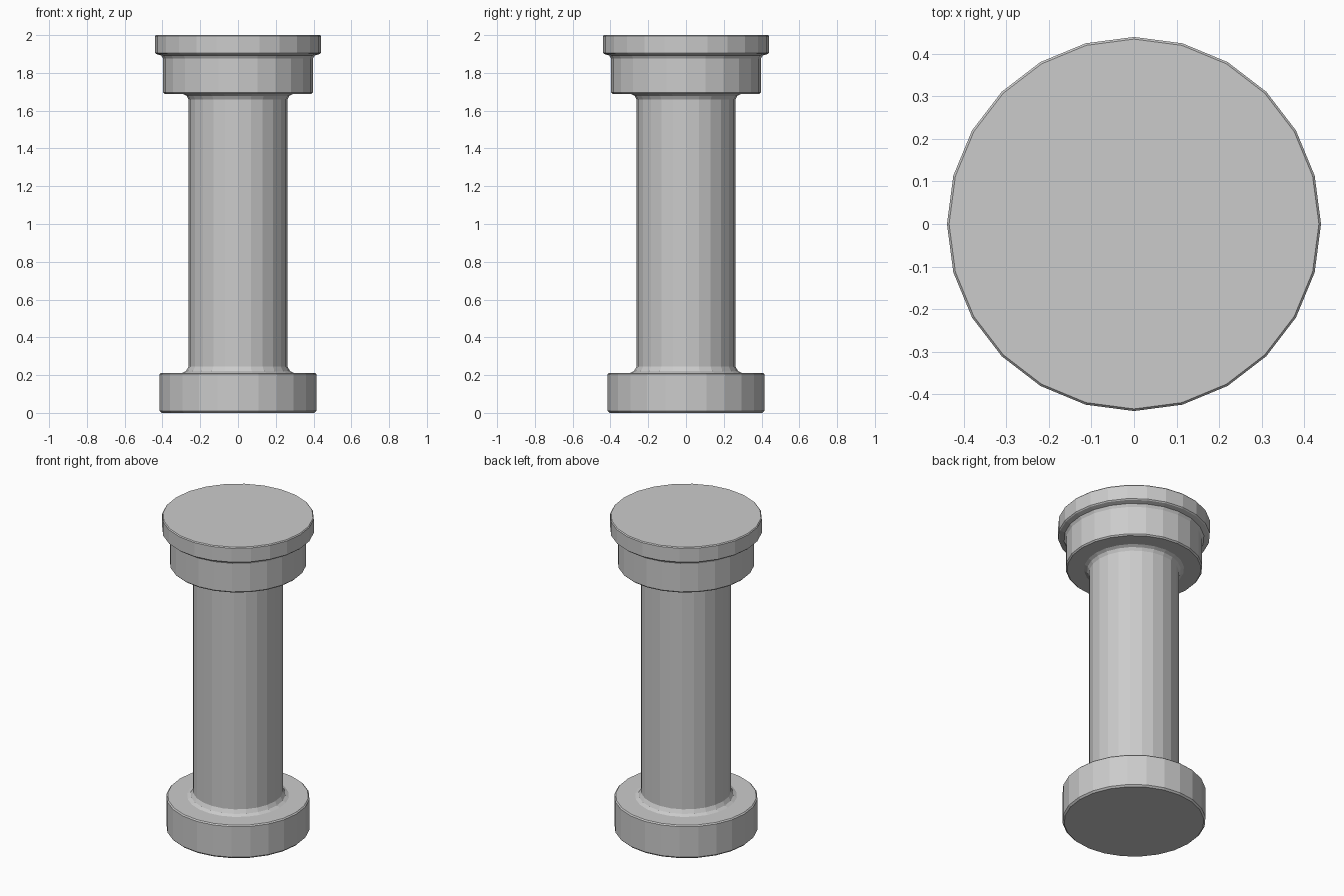
import bpy
import bmesh
from math import cos, sin, tau

SIDES = 24

cube = bpy.data.objects.get("Cube")
if cube:
    bpy.data.objects.remove(cube, do_unlink=True)

stone = bpy.data.materials.new("grey stone")
stone.use_nodes = True
GREY = (0.6, 0.6, 0.6, 1)
stone.diffuse_color = GREY
stone.node_tree.nodes["Principled BSDF"].inputs["Base Color"].default_value = GREY


def lathe(name, profile):
    """Turn a (radius, height) profile, listed upwards; radius 0 closes an end."""
    bm = bmesh.new()
    rings = []
    for r, z in profile:
        if r == 0:
            rings.append([bm.verts.new((0, 0, z))] * SIDES)
        else:
            rings.append([bm.verts.new((r * cos(tau * i / SIDES), r * sin(tau * i / SIDES), z))
                          for i in range(SIDES)])
    for low, high in zip(rings, rings[1:]):
        for i in range(SIDES):
            j = (i + 1) % SIDES
            corners = dict.fromkeys((low[i], low[j], high[j], high[i]))
            bm.faces.new(list(corners))
    mesh = bpy.data.meshes.new(name)
    bm.to_mesh(mesh)
    bm.free()
    mesh.materials.append(stone)
    obj = bpy.data.objects.new(name, mesh)
    bpy.context.collection.objects.link(obj)
    return obj


# Round foot with slightly worn edges
lathe("base", [(0, 0), (0.405, 0), (0.415, 0.01), (0.415, 0.205), (0.408, 0.212), (0.295, 0.212)])

# Small sloped collar where the shaft meets the foot
lathe("base_collar", [(0.295, 0.212), (0.275, 0.222), (0.262, 0.245)])

# Plain faceted shaft
lathe("shaft", [(0.262, 0.245), (0.262, 1.66)])

# Small sloped collar where the shaft meets the capital
lathe("capital_collar", [(0.262, 1.66), (0.272, 1.678), (0.29, 1.688)])

# Capital drum
lathe("capital", [(0.29, 1.688), (0.388, 1.688), (0.396, 1.696), (0.396, 1.875)])

# Overhanging top slab with a narrow cove below it
lathe("top_slab", [(0.396, 1.875), (0.406, 1.892), (0.434, 1.9), (0.44, 1.906),
                   (0.44, 1.994), (0.435, 2), (0, 2)])
